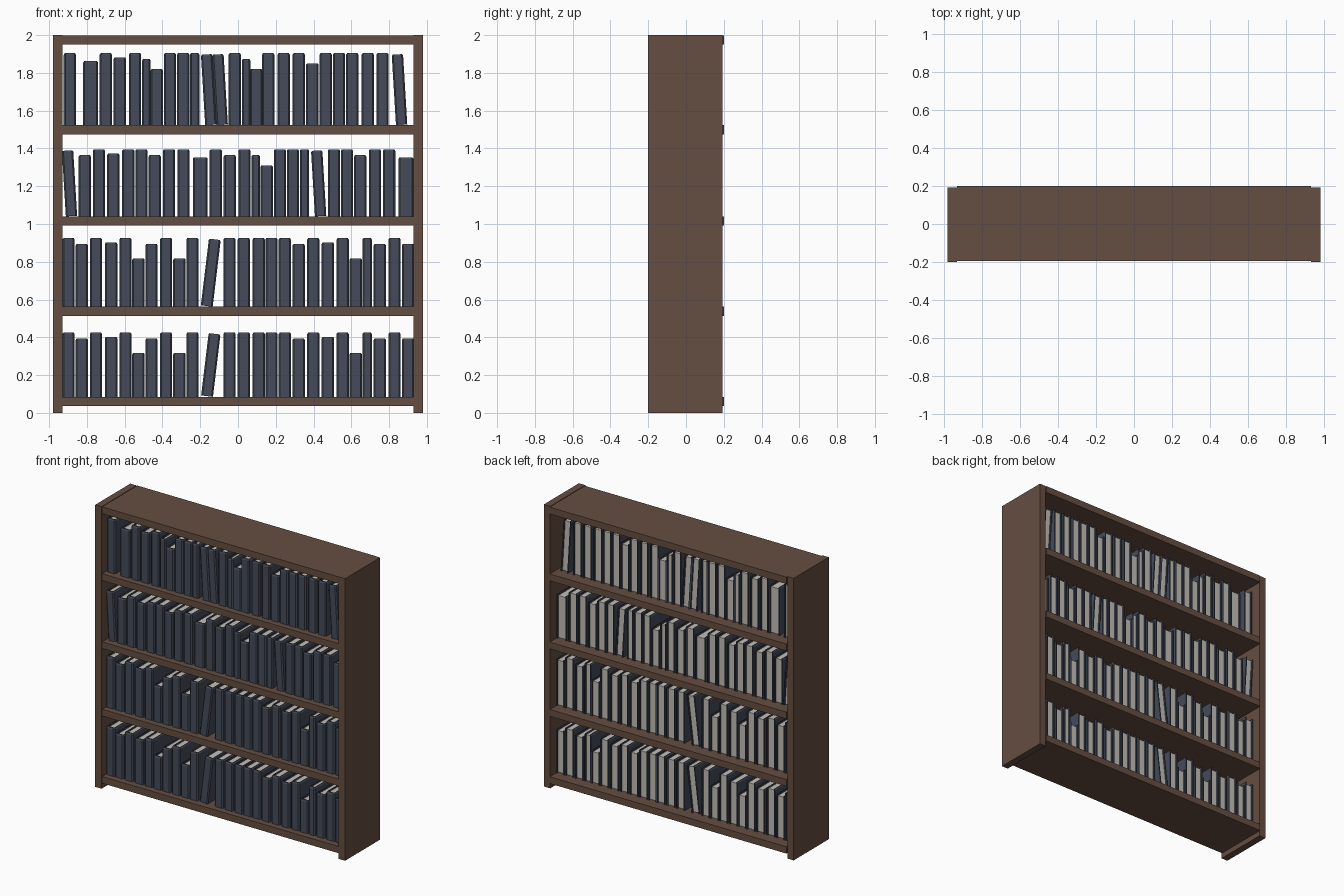
import bpy, bmesh
from math import sin, cos

if "Cube" in bpy.data.objects:
    bpy.data.objects.remove(bpy.data.objects["Cube"])


def material(name, rgb):
    m = bpy.data.materials.new(name)
    m.diffuse_color = (*rgb, 1)
    m.use_nodes = True
    m.node_tree.nodes["Principled BSDF"].inputs["Base Color"].default_value = m.diffuse_color
    return m


WOOD = material("wood", (0.13, 0.075, 0.052))
COVER = material("book_cover", (0.058, 0.07, 0.1))
PAGES = material("book_pages", (0.55, 0.52, 0.48))


def add_object(name, bm, mats):
    bmesh.ops.recalc_face_normals(bm, faces=bm.faces)
    mesh = bpy.data.meshes.new(name)
    bm.to_mesh(mesh)
    bm.free()
    for m in mats:
        mesh.materials.append(m)
    ob = bpy.data.objects.new(name, mesh)
    bpy.context.collection.objects.link(ob)
    return ob


def loft(bm, rings, mat=0):
    """Skin a stack of equal-length point rings and cap both ends."""
    loops = [[bm.verts.new(p) for p in r] for r in rings]
    n = len(loops[0])
    faces = [bm.faces.new(loops[0]), bm.faces.new(loops[-1])]
    for a, b in zip(loops, loops[1:]):
        for i in range(n):
            j = (i + 1) % n
            faces.append(bm.faces.new((a[i], a[j], b[j], b[i])))
    for f in faces:
        f.material_index = mat


def box(bm, x0, x1, y0, y1, z0, z1, mat=0):
    rect = [(x0, y0), (x1, y0), (x1, y1), (x0, y1)]
    loft(bm, [[(x, y, z) for x, y in rect] for z in (z0, z1)], mat)


def board(name, *size):
    bm = bmesh.new()
    box(bm, *size)
    add_object(name, bm, [WOOD])


# Case: two side panels and five shelves, open at the back
board("left_panel", -0.98, -0.93, -0.2, 0.193, 0, 2)
board("right_panel", 0.93, 0.98, -0.2, 0.193, 0, 2)
SHELF_TOPS = [1.523, 1.04, 0.562, 0.085]
for z in [1.997] + SHELF_TOPS:
    board("shelf", -0.929, 0.929, -0.195, 0.2, z - 0.048, z)

FRONT, BACK, T = -0.153, 0.125, 0.008


def cover_ring(w, z, inset, c):
    """Plan of the cover: chamfered spine and two boards, open at the back."""
    o, f = w / 2 - inset, FRONT + inset
    i, b = w / 2 - T, FRONT + 0.014
    right = [(o - c, f), (o, f + c), (o, BACK), (i, BACK), (i, b)]
    left = [(-x, y) for x, y in reversed(right)]
    return [(x, y, z) for x, y in right + left]


def book(x, z, w, h, tilt):
    bm = bmesh.new()
    loft(bm, [cover_ring(w, 0, 0, 0.008),
              cover_ring(w, h - 0.008, 0, 0.008),
              cover_ring(w, h, 0.005, 0.008)])
    i = w / 2 - T
    box(bm, -i, i, FRONT + 0.013, BACK - 0.01, 0.004, h - 0.012, 1)
    ob = add_object("book", bm, [COVER, PAGES])
    ob.location = (x - sin(tilt) * h / 2, 0, z + abs(sin(tilt)) * w / 2)
    ob.rotation_euler.y = tilt


# Book kinds: width, drop below the tallest book, lean
KINDS = {
    "T": (0.065, 0, 0), "N": (0.05, 0, 0), "M": (0.065, 0.031, 0),
    "E": (0.066, 0.023, 0), "K": (0.046, 0.031, 0), "W": (0.079, 0.042, 0),
    "D": (0.066, 0.053, 0), "S": (0.065, 0.084, 0), "X": (0.066, 0.107, 0),
    "L": (0.06, 0.008, -0.06), "R": (0.063, 0.01, 0.12),
}


def book_row(kinds, centres, shelf, top):
    for k, x in zip(kinds, centres):
        w, drop, tilt = KINDS[k]
        book(x, shelf, w, (top - drop - shelf) / cos(tilt), tilt)


# Books, row by row from the top; the two lowest rows repeat
row_a = [-.89, -.78, -.70, -.625, -.545, -.485, -.43, -.36, -.29, -.23, -.155,
         -.095, -.017, .043, .097, .16, .242, .322, .394, .464, .535, .605,
         .687, .765, .855]
row_b = [-.892, -.811, -.736, -.66, -.581, -.511, -.441, -.365, -.289, -.2,
         -.118, -.043, .034, .094, .152, .222, .291, .352, .427, .508, .577,
         .647, .725, .8, .889]
row_c = [-.897, -.827, -.752, -.672, -.596, -.527, -.458, -.381, -.31, -.241,
         -.144, -.045, .031, .11, .177, .248, .321, .399, .476, .554, .623,
         .684, .751, .829, .9]
book_row("TWTETKSTTNLLTKSTTTDTTTTTL", row_a, SHELF_TOPS[0], 1.904)
book_row("LMTETTMTTWTMTKSTTNLTTMTTW", row_b, SHELF_TOPS[1], 1.395)
for shelf, top in ((SHELF_TOPS[2], 0.925), (SHELF_TOPS[3], 0.425)):
    book_row("TMTETXMTXTRTTTTTMTETXNMTM", row_c, shelf, top)
